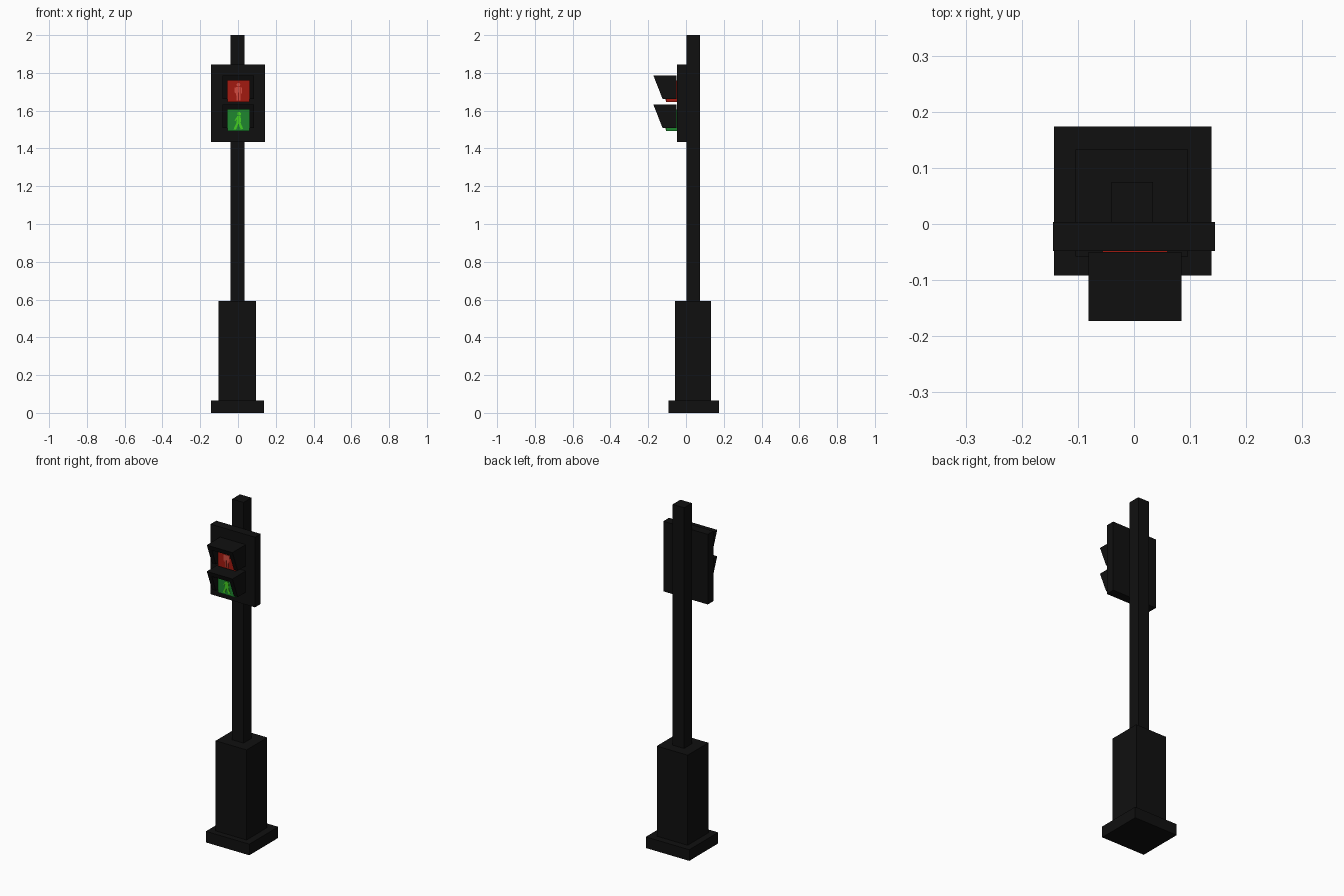
import bpy, bmesh, math

if "Cube" in bpy.data.objects:
    bpy.data.objects.remove(bpy.data.objects["Cube"])


def material(name, rgb):
    m = bpy.data.materials.new(name)
    m.diffuse_color = (*rgb, 1)
    m.use_nodes = True
    m.node_tree.nodes["Principled BSDF"].inputs["Base Color"].default_value = m.diffuse_color
    return m


black = material("black", (0.005, 0.005, 0.005))
red = material("red", (0.36, 0.01, 0.005))
red_light = material("red_light", (0.65, 0.07, 0.05))
green = material("green", (0.013, 0.24, 0.028))
green_light = material("green_light", (0.06, 0.62, 0.015))


def finish(name, bm, mat):
    bmesh.ops.recalc_face_normals(bm, faces=bm.faces)
    me = bpy.data.meshes.new(name)
    bm.to_mesh(me)
    bm.free()
    me.materials.append(mat)
    ob = bpy.data.objects.new(name, me)
    bpy.context.collection.objects.link(ob)
    return ob


def add_prism(bm, pts, vec):
    """Closed prism from 3D outline points, extruded along vec."""
    face = bm.faces.new([bm.verts.new(p) for p in pts])
    ext = bmesh.ops.extrude_face_region(bm, geom=[face])["geom"]
    bmesh.ops.translate(bm, vec=vec, verts=[g for g in ext if isinstance(g, bmesh.types.BMVert)])


def box(name, x, y, z, mat=black):
    bm = bmesh.new()
    add_prism(bm, [(x[0], y[0], z[0]), (x[1], y[0], z[0]), (x[1], y[1], z[0]), (x[0], y[1], z[0])],
              (0, 0, z[1] - z[0]))
    return finish(name, bm, mat)


def hood(name, top):
    """Visor with a top plate and two slanted side cheeks."""
    bm = bmesh.new()
    side = [(-0.05, top), (-0.173, top), (-0.124, top - 0.125), (-0.05, top - 0.125)]
    roof = [(-0.05, top), (-0.173, top), (-0.162, top - 0.028), (-0.05, top - 0.028)]
    for profile, x, w in ((side, -0.081, 0.025), (side, 0.060, 0.025), (roof, -0.056, 0.116)):
        add_prism(bm, [(x, y, z) for y, z in profile], (w, 0, 0))
    return finish(name, bm, black)


def figure(name, cx, cz, shapes, head, mat):
    """Thin raised pictogram on the front of a lamp."""
    bm = bmesh.new()
    hx, hz, r = head
    disc = [(hx + r * math.cos(i * math.pi / 6), hz + r * math.sin(i * math.pi / 6)) for i in range(12)]
    for s in shapes + [disc]:
        add_prism(bm, [(cx + x, -0.107, cz + z) for x, z in s], (0, -0.002, 0))
    return finish(name, bm, mat)


# Post: foot plate, cabinet, pole
box("foot_plate", (-0.143, 0.138), (-0.092, 0.174), (0, 0.065))
box("lower_cabinet", (-0.104, 0.096), (-0.058, 0.133), (0.065, 0.592))
box("pole", (-0.040, 0.034), (0.003, 0.075), (0.592, 2.0))

# Signal head
box("signal_housing", (-0.144, 0.144), (-0.048, 0.004), (1.435, 1.845))
for label, top, mat in (("upper", 1.787, red), ("lower", 1.633, green)):
    hood(label + "_hood", top)
    box(label + "_lamp", (-0.056, 0.060), (-0.107, -0.048), (top - 0.141, top - 0.028), mat)

# Standing figure
limb = lambda s: [(s * 0.013, 0.021), (s * 0.020, 0.018), (s * 0.019, -0.012), (s * 0.014, -0.012)]
leg = lambda s: [(s * 0.002, -0.008), (s * 0.012, -0.008), (s * 0.010, -0.048), (s * 0.003, -0.048)]
torso = [(-0.012, 0.022), (0.012, 0.022), (0.012, -0.008), (-0.012, -0.008)]
figure("standing_figure", 0.002, 1.703, [torso] + [f(s) for f in (limb, leg) for s in (-1, 1)],
       (0, 0.034, 0.010), red_light)

# Walking figure
body = [(-0.006, 0.022), (0.010, 0.022), (0.014, 0.008), (0.012, -0.014), (-0.010, -0.014)]
arm = [(-0.006, 0.020), (-0.020, 0.000), (-0.016, -0.004), (-0.004, 0.008)]
front_leg = [(-0.010, -0.014), (0.001, -0.014), (-0.012, -0.048), (-0.026, -0.048)]
rear_leg = [(0.000, -0.014), (0.012, -0.014), (0.026, -0.046), (0.012, -0.048)]
figure("walking_figure", 0.002, 1.549, [body, arm, front_leg, rear_leg], (0.004, 0.034, 0.010), green_light)
